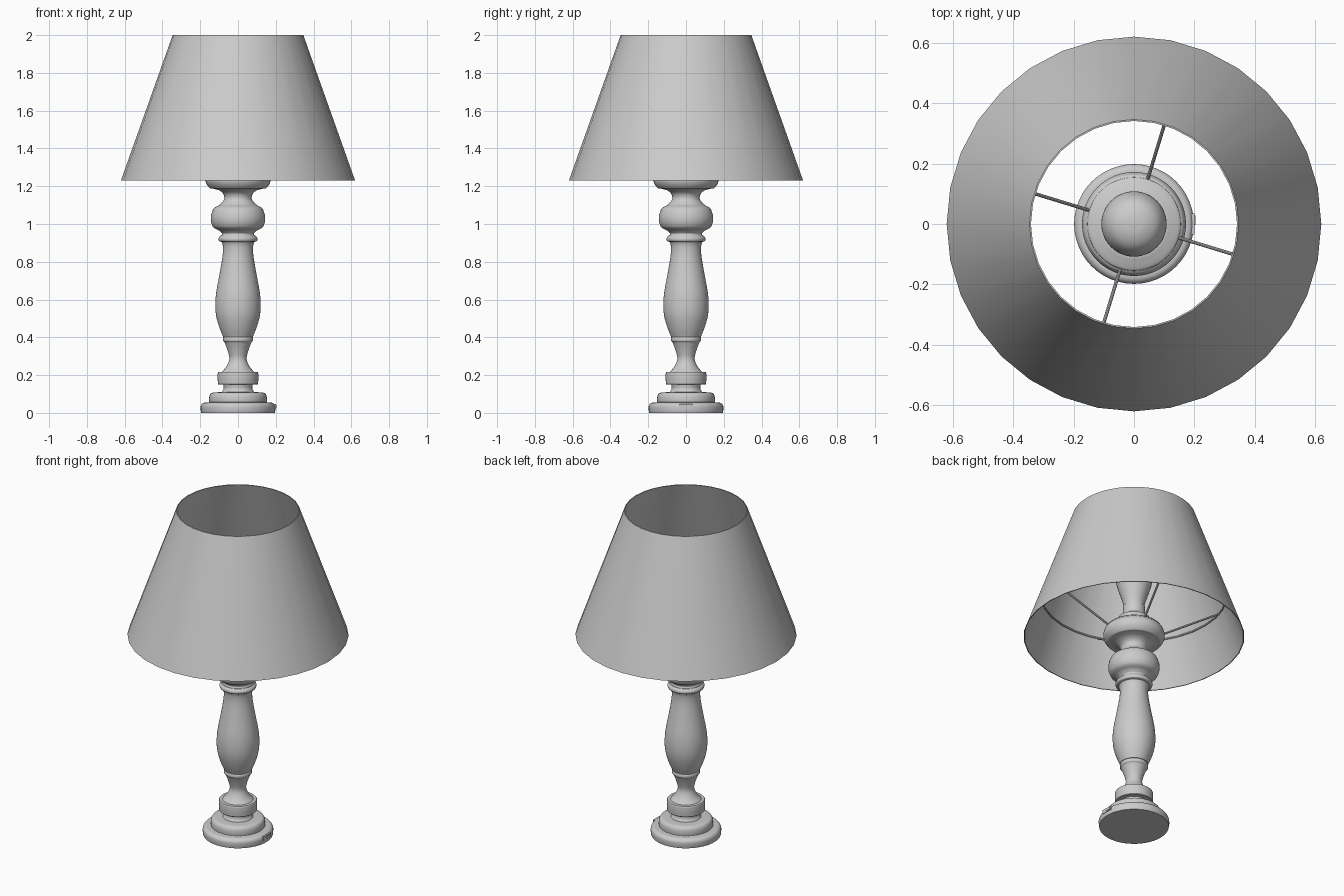
import bpy, math
from mathutils import Vector

if "Cube" in bpy.data.objects:
    bpy.data.objects.remove(bpy.data.objects["Cube"])


def curve_through(pts, n=5):
    """Smooth 2D curve through the given points."""
    p = [Vector(q) for q in pts]
    if len(p) < 3:
        return p
    p = [2 * p[0] - p[1]] + p + [2 * p[-1] - p[-2]]
    out = []
    for i in range(1, len(p) - 2):
        a, b, c, d = p[i - 1:i + 3]
        for k in range(n):
            t = k / n
            out.append(0.5 * (2 * b + (c - a) * t + (2 * a - 5 * b + 4 * c - d) * t * t
                              + (3 * b - a - 3 * c + d) * t ** 3))
    return out + [p[-2]]


def finish(ob, angle=35):
    bpy.ops.object.select_all(action='DESELECT')
    ob.select_set(True)
    bpy.context.view_layer.objects.active = ob
    bpy.ops.object.shade_smooth_by_angle(angle=math.radians(angle))


def lathe(name, sections, sides=48, closed=False):
    """Turn (radius, height) sections about z; corners between sections stay sharp."""
    prof = []
    for s in sections:
        for q in curve_through(s):
            if not prof or (q - prof[-1]).length > 1e-4:
                prof.append(q)
    verts, rows = [], []
    for r, z in prof:
        row = []
        for k in range(1 if r < 1e-4 else sides):
            a = 2 * math.pi * k / sides
            row.append(len(verts))
            verts.append((r * math.cos(a), r * math.sin(a), z))
        rows.append(row)
    faces = []
    pairs = list(zip(rows, rows[1:])) + ([(rows[-1], rows[0])] if closed else [])
    for lo, hi in pairs:
        for k in range(sides):
            j = (k + 1) % sides
            f = [lo[k % len(lo)], lo[j % len(lo)], hi[j % len(hi)], hi[k % len(hi)]]
            faces.append(list(dict.fromkeys(f)))
    me = bpy.data.meshes.new(name)
    me.from_pydata(verts, [], faces)
    ob = bpy.data.objects.new(name, me)
    bpy.context.collection.objects.link(ob)
    finish(ob)
    return ob


def rod(name, a, b, radius):
    a, b = Vector(a), Vector(b)
    bpy.ops.mesh.primitive_cylinder_add(vertices=10, radius=radius, depth=(b - a).length,
                                        location=(a + b) / 2)
    ob = bpy.context.object
    ob.name = name
    ob.rotation_euler = (b - a).to_track_quat('Z', 'Y').to_euler()
    finish(ob)


def box(name, loc, size):
    bpy.ops.mesh.primitive_cube_add(size=1, location=loc)
    ob = bpy.context.object
    ob.name = name
    ob.scale = size


# Stepped foot
lathe("base", [
    [(0, 0), (0.195, 0)],
    [(0.195, 0), (0.198, 0.02), (0.196, 0.04), (0.182, 0.053), (0.155, 0.055)],
    [(0.152, 0.057), (0.153, 0.075), (0.149, 0.095), (0.135, 0.107), (0.09, 0.11)],
    [(0.085, 0.11), (0.076, 0.128), (0.078, 0.15)],
    [(0.078, 0.15), (0.103, 0.15)],
    [(0.106, 0.153), (0.108, 0.185), (0.107, 0.212)],
    [(0.104, 0.216), (0.085, 0.217)],
])

# Turned column
lathe("column", [
    [(0.088, 0.215), (0.062, 0.245), (0.046, 0.285), (0.055, 0.33), (0.072, 0.375)],
    [(0.072, 0.375), (0.079, 0.382), (0.079, 0.396), (0.074, 0.402)],
    [(0.078, 0.402), (0.098, 0.45), (0.115, 0.51), (0.12, 0.57), (0.115, 0.64),
     (0.097, 0.74), (0.082, 0.83), (0.080, 0.88), (0.086, 0.905)],
    [(0.086, 0.905), (0.101, 0.91), (0.103, 0.925), (0.092, 0.938)],
    [(0.088, 0.938), (0.085, 0.95), (0.1, 0.965)],
    [(0.1, 0.965), (0.132, 0.985), (0.144, 1.03), (0.13, 1.08), (0.095, 1.103)],
    [(0.095, 1.103), (0.074, 1.13), (0.077, 1.158), (0.1, 1.178), (0.135, 1.188)],
    [(0.135, 1.188), (0.15, 1.19), (0.168, 1.215), (0.172, 1.24), (0.165, 1.265), (0.155, 1.275)],
    [(0.155, 1.275), (0.15, 1.285), (0.11, 1.3)],
    [(0.1, 1.3), (0.095, 1.33), (0.075, 1.35), (0, 1.35)],
])

# Socket and bulb
lathe("bulb_socket", [[(0.062, 1.34), (0.062, 1.42)], [(0.062, 1.42), (0, 1.42)]])
lathe("light_bulb", [[(0.055, 1.41), (0.063, 1.45), (0.085, 1.52), (0.102, 1.58), (0.108, 1.625),
                      (0.1, 1.67), (0.078, 1.707), (0.042, 1.727), (0, 1.733)]])

# Thin conical shade
lathe("lamp_shade", [[(0.62, 1.23), (0.346, 2.0)], [(0.346, 2.0), (0.341, 2.0)],
                     [(0.341, 2.0), (0.615, 1.23)]], sides=32, closed=True)

# Wire ring inside the shade
bpy.ops.mesh.primitive_torus_add(major_segments=32, minor_segments=8, major_radius=0.52,
                                 minor_radius=0.005, location=(0, 0, 1.495))
bpy.context.object.name = "shade_ring"
finish(bpy.context.object)

# Four sloping spokes
for i in range(4):
    a = math.radians(-17 + 90 * i)
    c, s = math.cos(a), math.sin(a)
    rod(f"shade_spoke_{i + 1}", (0.145 * c, 0.145 * s, 1.265), (0.522 * c, 0.522 * s, 1.495), 0.006)

# Rocker switch on the right of the foot
box("switch_frame", (0.19, 0, 0.034), (0.02, 0.07, 0.024))
box("switch_rocker", (0.194, 0.012, 0.034), (0.018, 0.032, 0.014))
